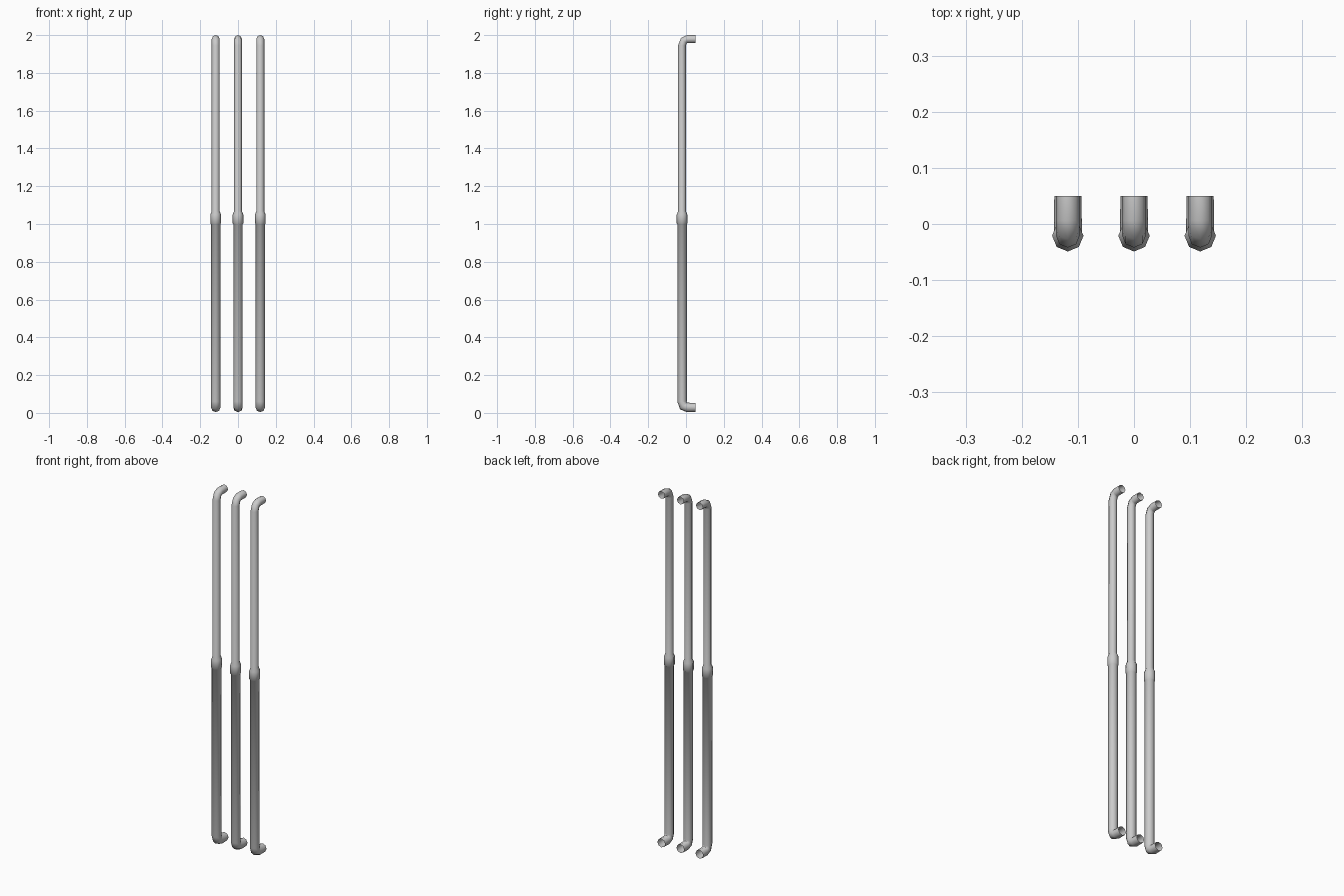
import bpy, bmesh, math
from mathutils import Vector

if "Cube" in bpy.data.objects:
    bpy.data.objects.remove(bpy.data.objects["Cube"])

SIDES = 8
AXIS_Y = -0.021
R_LOW, R_COLLAR, R_UP = 0.025, 0.028, 0.021

# Path rings: (y, z, direction angle from +y in degrees, radius)
PATH = [
    # lower wall elbow
    (0.05, 0.029, 180, 0.024),
    (0.004, 0.029, 180, R_LOW),
    (-0.014, 0.037, 135, R_LOW),
    (AXIS_Y, 0.06, 90, R_LOW),
    # lower pipe and collar
    (AXIS_Y, 1.00, 90, R_LOW),
    (AXIS_Y, 1.003, 90, R_COLLAR),
    (AXIS_Y, 1.05, 90, R_COLLAR),
    (AXIS_Y, 1.068, 90, R_UP),
    # upper pipe and upper wall elbow
    (AXIS_Y, 1.945, 90, R_UP),
    (-0.012, 1.97, 45, R_UP),
    (0.006, 1.979, 0, R_UP),
    (0.05, 1.979, 0, 0.023 - 0.002),
]


def make_pipe(name, x):
    bm = bmesh.new()
    rings = []
    for y, z, ang, r in PATH:
        a = math.radians(ang)
        outward = Vector((0, -math.sin(a), math.cos(a)))
        ring = []
        for i in range(SIDES):
            t = 2 * math.pi * i / SIDES
            ring.append(bm.verts.new(Vector((x, y, z))
                        + Vector((1, 0, 0)) * r * math.cos(t)
                        + outward * r * math.sin(t)))
        rings.append(ring)
    # skin neighbouring rings, ends stay open
    for a, b in zip(rings, rings[1:]):
        for i in range(SIDES):
            j = (i + 1) % SIDES
            f = bm.faces.new((a[i], a[j], b[j], b[i]))
            f.smooth = True
    bmesh.ops.recalc_face_normals(bm, faces=bm.faces)
    # an open tube: make sure the normals face away from its axis
    bm.faces.ensure_lookup_table()
    f = bm.faces[4 * SIDES - SIDES]
    c = f.calc_center_median()
    if f.normal.dot(c - Vector((x, AXIS_Y, c.z))) < 0:
        bmesh.ops.reverse_faces(bm, faces=bm.faces)
    mesh = bpy.data.meshes.new(name)
    bm.to_mesh(mesh)
    bm.free()
    obj = bpy.data.objects.new(name, mesh)
    bpy.context.collection.objects.link(obj)


# three parallel wall pipes
for label, x in (("left_pipe", -0.118), ("middle_pipe", 0.0), ("right_pipe", 0.118)):
    make_pipe(label, x)
